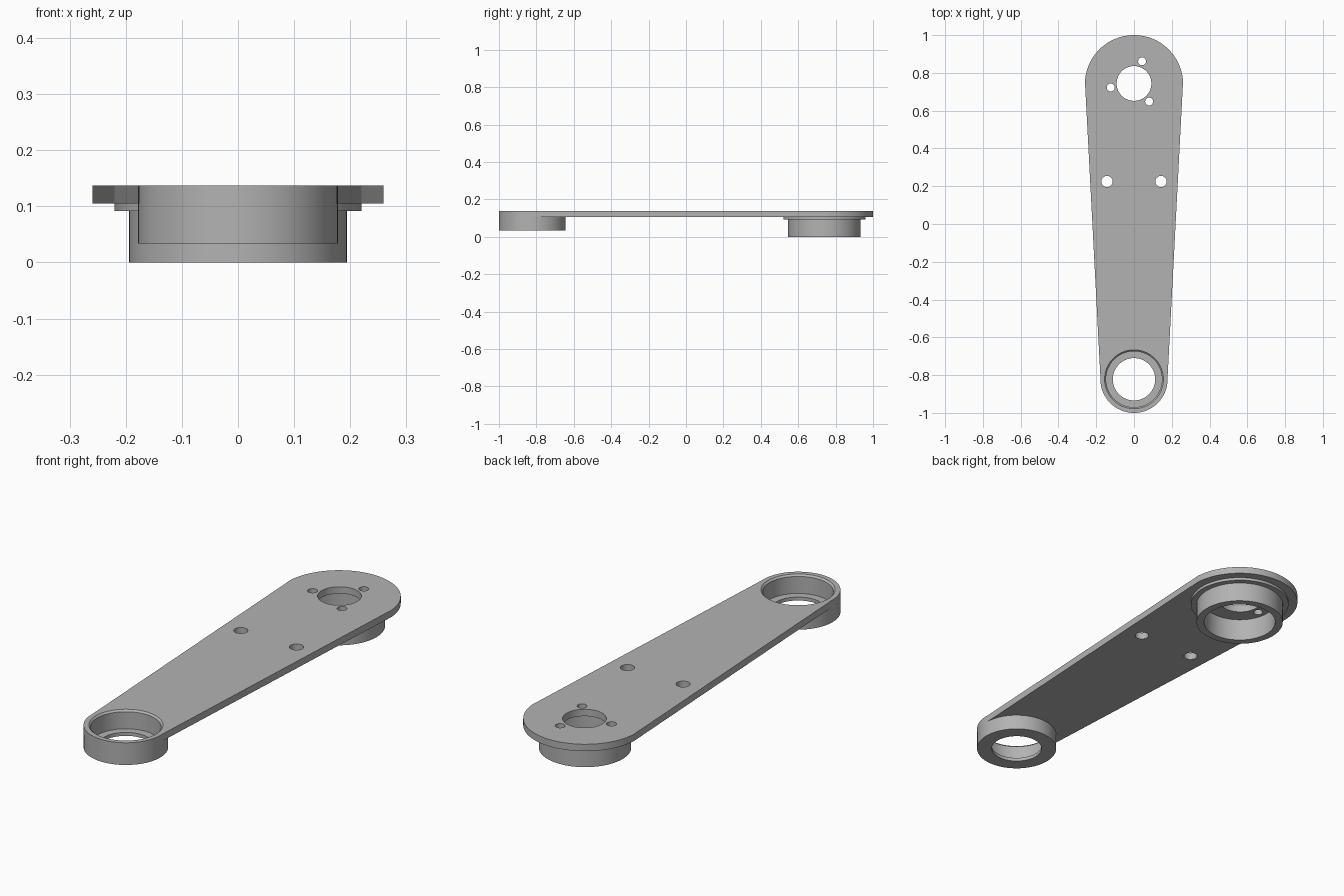
import bpy, bmesh, math
from math import sin, cos, pi

cube = bpy.data.objects.get("Cube")
if cube:
    bpy.data.objects.remove(cube, do_unlink=True)

SIDES = 96
TOP, UNDER = 0.137, 0.105          # plate faces
BACK_Y, BACK_R = 0.74, 0.26        # wide end
FRONT_Y, FRONT_R = -0.822, 0.178   # narrow end
BORE_R = 0.156

grey = bpy.data.materials.new("machined grey")
grey.use_nodes = True
grey.diffuse_color = (0.45, 0.45, 0.45, 1)
grey.node_tree.nodes["Principled BSDF"].inputs["Base Color"].default_value = (0.45, 0.45, 0.45, 1)


def finish(bm, name):
    bmesh.ops.recalc_face_normals(bm, faces=bm.faces)
    mesh = bpy.data.meshes.new(name)
    bm.to_mesh(mesh)
    bm.free()
    mesh.materials.append(grey)
    obj = bpy.data.objects.new(name, mesh)
    bpy.context.collection.objects.link(obj)
    bpy.ops.object.select_all(action='DESELECT')
    obj.select_set(True)
    bpy.context.view_layer.objects.active = obj
    bpy.ops.object.shade_smooth_by_angle(angle=math.radians(30))
    return obj


def arc(x, y, r, start, end, steps):
    return [(x + r * cos(start + (end - start) * i / steps),
             y + r * sin(start + (end - start) * i / steps)) for i in range(steps + 1)]


def circle(x, y, r, sides=SIDES):
    return arc(x, y, r, 0, 2 * pi, sides)[:-1]


def plate(name, loops, z0, z1):
    """Flat plate: first loop is the outline, the others are holes."""
    bm = bmesh.new()
    for loop in loops:
        vs = [bm.verts.new((x, y, z0)) for x, y in loop]
        for a, b in zip(vs, vs[1:] + vs[:1]):
            bm.edges.new((a, b))
    bmesh.ops.triangle_fill(bm, edges=bm.edges[:], use_beauty=True, normal=(0, 0, 1))
    up = bmesh.ops.extrude_face_region(bm, geom=bm.faces[:], use_keep_orig=True)
    moved = [g for g in up["geom"] if isinstance(g, bmesh.types.BMVert)]
    bmesh.ops.translate(bm, verts=moved, vec=(0, 0, z1 - z0))
    return finish(bm, name)


def turned(name, y, profile):
    """Closed (radius, z) profile revolved about a vertical axis."""
    bm = bmesh.new()
    rings = [[bm.verts.new((px, py, z)) for px, py in circle(0, y, r)] for r, z in profile]
    for a, b in zip(rings, rings[1:] + rings[:1]):
        for i in range(SIDES):
            j = (i + 1) % SIDES
            bm.faces.new((a[i], a[j], b[j], b[i]))
    return finish(bm, name)


# Tapered arm plate with bores, screw holes and a pair of mid holes
tilt = math.asin((BACK_R - FRONT_R) / (BACK_Y - FRONT_Y))
outline = (arc(0, BACK_Y, BACK_R, tilt, pi - tilt, SIDES // 2)
           + arc(0, FRONT_Y, FRONT_R, pi - tilt, 2 * pi + tilt, SIDES // 2))
holes = [circle(0, BACK_Y + 0.004, 0.092), circle(0, FRONT_Y, BORE_R)]
for degrees in (70, 190, 310):
    a = math.radians(degrees)
    holes.append(circle(0.125 * cos(a), BACK_Y + 0.004 + 0.125 * sin(a), 0.021, 32))
for side in (-1, 1):
    holes.append(circle(side * 0.143, 0.225, 0.03, 32))
plate("arm_plate", [outline] + holes, UNDER, TOP)

# Bearing cup at the narrow end: chamfered bore and a thin floor lip
turned("front_bearing_cup", FRONT_Y, [
    (FRONT_R, UNDER), (FRONT_R, 0.034), (0.112, 0.034), (0.112, 0.05),
    (0.148, 0.05), (0.148, 0.129), (BORE_R, TOP), (BORE_R, UNDER)])

# Flanged collar under the wide end
turned("back_collar", BACK_Y, [
    (0.16, 0), (0.194, 0), (0.194, 0.092), (0.22, 0.092), (0.22, UNDER), (0.16, UNDER)])
